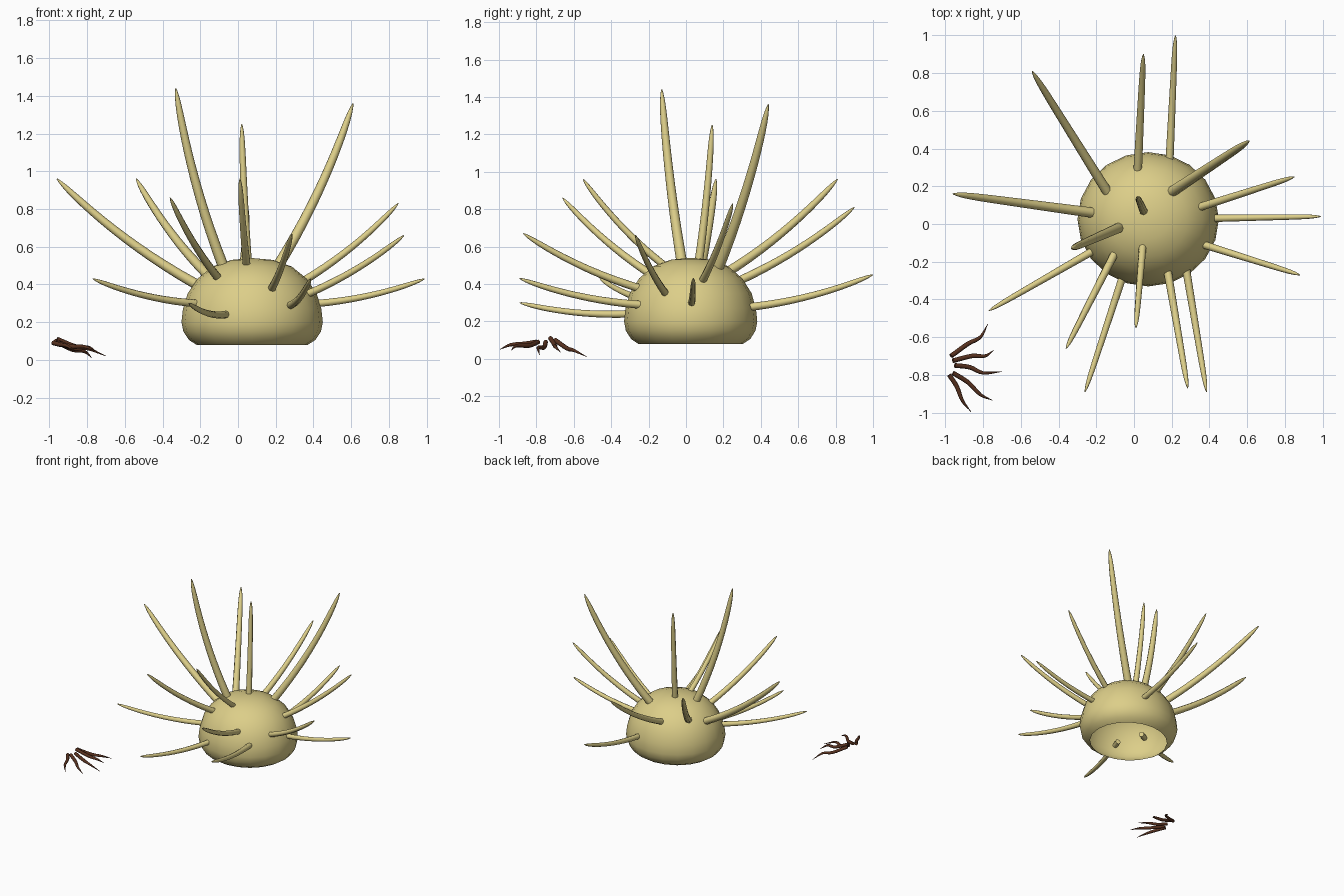
import bpy
import bmesh
from math import cos, sin, tau, radians
from mathutils import Vector

cube = bpy.data.objects.get("Cube")
if cube:
    bpy.data.objects.remove(cube, do_unlink=True)


def make_material(name, rgb):
    mat = bpy.data.materials.new(name)
    mat.use_nodes = True
    mat.diffuse_color = (*rgb, 1)
    shader = next(n for n in mat.node_tree.nodes if n.type == 'BSDF_PRINCIPLED')
    shader.inputs["Base Color"].default_value = (*rgb, 1)
    shader.inputs["Roughness"].default_value = 0.7
    return mat


tan = make_material("pale straw", (0.72, 0.62, 0.25))
brown = make_material("dark brown", (0.10, 0.032, 0.014))


def finish(name, bm, mat, angle=50):
    """Turn a bmesh into a smooth shaded object."""
    mesh = bpy.data.meshes.new(name)
    bm.to_mesh(mesh)
    bm.free()
    mesh.materials.append(mat)
    obj = bpy.data.objects.new(name, mesh)
    bpy.context.collection.objects.link(obj)
    bpy.ops.object.select_all(action='DESELECT')
    obj.select_set(True)
    bpy.context.view_layer.objects.active = obj
    bpy.ops.object.shade_smooth_by_angle(angle=radians(angle))


def bridge(bm, rings):
    """Join neighbouring rings of equal size with quads."""
    for low, high in zip(rings, rings[1:]):
        n = len(low)
        for i in range(n):
            j = (i + 1) % n
            bm.faces.new((low[i], low[j], high[j], high[i]))


def tube(name, path, radii, mat, sides=8):
    """Sweep a round section of changing radius along a path."""
    bm = bmesh.new()
    rings = []
    side = None
    for k, point in enumerate(path):
        ahead = path[min(k + 1, len(path) - 1)]
        tangent = (ahead - path[max(k - 1, 0)]).normalized()
        if side is None:
            side = tangent.orthogonal()
        side = (side - tangent * side.dot(tangent)).normalized()
        other = tangent.cross(side)
        rings.append([bm.verts.new(point + radii[k] * (
            side * cos(tau * i / sides) + other * sin(tau * i / sides)))
            for i in range(sides)])
    bridge(bm, rings)
    bm.faces.new(list(reversed(rings[0])))
    bm.faces.new(rings[-1])
    finish(name, bm, mat)


# Hollow dome, open underneath, slightly oval
centre = Vector((0.075, 0.025, 0))
profile = [(0.295, 0.08), (0.335, 0.105), (0.365, 0.15), (0.375, 0.2),
           (0.367, 0.27), (0.343, 0.35), (0.29, 0.43), (0.21, 0.495),
           (0.11, 0.53)]
sides = 20
bm = bmesh.new()
rings = [[bm.verts.new(centre + Vector((r * cos(tau * i / sides),
                                        0.95 * r * sin(tau * i / sides), z)))
          for i in range(sides)] for r, z in profile]
bridge(bm, rings)
top = bm.verts.new(centre + Vector((0, 0, 0.54)))
for i in range(sides):
    bm.faces.new((rings[-1][i], rings[-1][(i + 1) % sides], top))
finish("dome_shell", bm, tan, 70)


# Spines: base on the dome, tip
spines = [
    ((-.16, .20, .45), (-.54, .81, .96)),
    ((.02, .29, .42), (.05, .90, .81)),
    ((.19, .37, .28), (.22, 1.0, .45)),
    ((.20, .17, .48), (.61, .44, 1.36)),
    ((.35, .09, .42), (.85, .25, .83)),
    ((.43, .03, .30), (.99, .04, .43)),
    ((.37, -.11, .35), (.88, -.27, .66)),
    ((.28, -.26, .29), (.385, -.89, .43)),
    ((.18, -.26, .38), (.285, -.87, .67)),
    ((.045, -.13, .51), (.01, -.55, .96)),
    ((-.07, -.31, .24), (-.26, -.89, .30)),
    ((-.11, -.17, .44), (-.36, -.66, .86)),
    ((-.23, -.15, .30), (-.77, -.46, .43)),
    ((-.08, -.02, .50), (-.33, -.13, 1.44)),
    ((-.22, .06, .40), (-.96, .16, .96)),
    ((.05, .07, .53), (.02, .14, 1.25)),
]
steps = 14
for n, ends in enumerate(spines):
    base, tip = map(Vector, ends)
    chord = tip - base
    along = chord.normalized()
    # Bow the spine outward and down so that its tip turns upward
    sag = Vector((0, 0, -1)) + along * along.z
    flat = sag.normalized() * min(1, sag.length * 3)
    bend = (base + tip) / 2 + flat * chord.length * 0.07
    thick = 0.006 + 0.023 * chord.length
    path = [base - (bend - base).normalized() * 0.07]
    radii = [thick]
    for k in range(steps + 1):
        t = 1 - (1 - k / steps) ** 1.5
        path.append(base * (1 - t) ** 2 + bend * 2 * t * (1 - t) + tip * t * t)
        taper = (1 - 0.35 * t) * (1 - t ** 12) ** 0.6
        radii.append(thick * max(taper, 0.1))
    tube(f"spine_{n + 1}", path, radii, tan)


def smooth_path(points, count=4):
    """Catmull-Rom curve through the points."""
    pts = [Vector(p) for p in points]
    pts = [2 * pts[0] - pts[1]] + pts + [2 * pts[-1] - pts[-2]]
    out = []
    for a, b, c, d in zip(pts, pts[1:], pts[2:], pts[3:]):
        for k in range(count):
            t = k / count
            out.append(b + (c - a) * t / 2
                       + (a - 2.5 * b + 2 * c - d / 2) * t * t
                       + (1.5 * (b - c) + (d - a) / 2) * t ** 3)
    return out + [pts[-2]]


# Small wavy claws lying beside the dome
claws = [
    [(-.97, -.70, .10), (-.88, -.635, .055), (-.815, -.60, .045), (-.775, -.53, .01)],
    [(-.96, -.725, .11), (-.86, -.70, .07), (-.79, -.70, .065), (-.745, -.67, .035)],
    [(-.95, -.75, .09), (-.87, -.76, .06), (-.80, -.79, .06), (-.70, -.783, .02)],
    [(-.96, -.79, .09), (-.88, -.84, .07), (-.815, -.905, .07), (-.75, -.935, .045)],
    [(-.98, -.80, .09), (-.94, -.862, .08), (-.91, -.937, .075), (-.865, -.995, .05)],
]
for n, points in enumerate(claws):
    path = smooth_path(points)
    last = len(path) - 1
    radii = [0.0125 * max(1 - (k / last) ** 3, 0.1) for k in range(last + 1)]
    tube(f"claw_{n + 1}", path, radii, brown)
